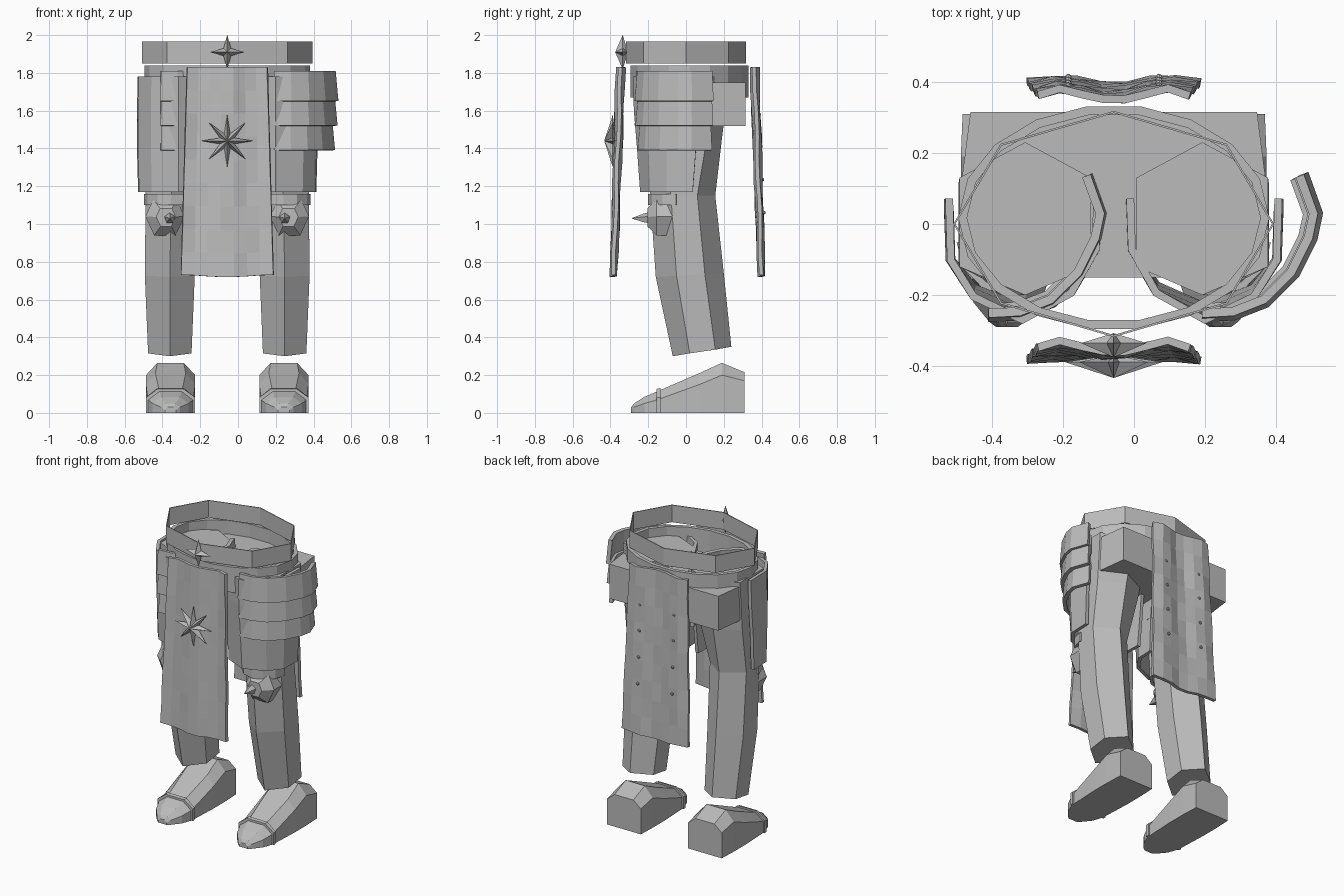
import bpy, bmesh, math
from mathutils import Vector

if "Cube" in bpy.data.objects:
    bpy.data.objects.remove(bpy.data.objects["Cube"])

CX = -0.057  # body centre line
grey = bpy.data.materials.new("steel_grey")
grey.diffuse_color = (0.5, 0.5, 0.5, 1)
grey.use_nodes = True
grey.node_tree.nodes["Principled BSDF"].inputs["Base Color"].default_value = grey.diffuse_color


def make(name, bm, thick=0):
    bmesh.ops.recalc_face_normals(bm, faces=bm.faces)
    me = bpy.data.meshes.new(name)
    bm.to_mesh(me)
    bm.free()
    ob = bpy.data.objects.new(name, me)
    bpy.context.collection.objects.link(ob)
    me.materials.append(grey)
    if thick:
        m = ob.modifiers.new("thickness", 'SOLIDIFY')
        m.thickness = thick
        m.offset = 0
    return ob


def loft(name, rings, closed=True, caps=True, thick=0, flip=False):
    """Skin a list of point rings; flip mirrors across the body centre."""
    bm = bmesh.new()
    rows = [[bm.verts.new((2 * CX - x if flip else x, y, z)) for x, y, z in r] for r in rings]
    n = len(rows[0])
    for a, b in zip(rows, rows[1:]):
        for i in range(n if closed else n - 1):
            j = (i + 1) % n
            bm.faces.new((a[i], a[j], b[j], b[i]))
    if closed and caps:
        bm.faces.new(rows[0])
        bm.faces.new(rows[-1])
    return make(name, bm, thick)


def ellipse(rx, ry, z, n, cy=0.0):
    return [(CX + rx * math.cos(2 * math.pi * i / n), cy + ry * math.sin(2 * math.pi * i / n), z)
            for i in range(n)]


def star(name, y, z, radius, points, inner, tip, back):
    """Faceted star with raised centre, facing the front."""
    bm = bmesh.new()
    rim = []
    for i in range(points * 2):
        a = math.pi * i / points
        r = inner if i % 2 else radius
        rim.append(bm.verts.new((CX + r * math.sin(a), y, z + r * math.cos(a))))
    f = bm.verts.new((CX, y - tip, z))
    b = bm.verts.new((CX, y + back, z))
    for i in range(len(rim)):
        j = (i + 1) % len(rim)
        bm.faces.new((f, rim[i], rim[j]))
        bm.faces.new((b, rim[j], rim[i]))
    return make(name, bm)


# Belt and waist ring
loft("belt", [ellipse(0.448, 0.315, z, 8) for z in (1.85, 1.965)], caps=False, thick=0.006)
loft("waist_ring", [ellipse(0.425, 0.305, z, 18, 0.018) for z in (1.67, 1.84)], caps=False, thick=0.025)

# Pelvis block
hip = [(-0.43, -0.15), (-0.485, 0.12), (-0.46, 0.315), (0.346, 0.315), (0.371, 0.12), (0.316, -0.15)]
loft("pelvis", [[(x, y, z) for x, y in hip] for z in (1.52, 1.75)])

# Leg sections: height front/back, centre, half width, y front to back
LEG = [(0.30, 0.35, 0.247, 0.115, -0.07, 0.02, 0.155, 0.24),
       (0.72, 0.74, 0.247, 0.132, -0.16, -0.05, 0.10, 0.20),
       (1.15, 1.15, 0.24, 0.135, -0.19, -0.08, 0.06, 0.155),
       (1.45, 1.45, 0.22, 0.16, -0.20, -0.10, 0.11, 0.19),
       (1.78, 1.78, 0.192, 0.185, -0.20, -0.12, 0.13, 0.23)]
# Foot sections: y, half width, shoulder height, top half width, top height
FOOT = [(0.31, 0.125, 0.17, 0.07, 0.215), (0.19, 0.13, 0.20, 0.07, 0.265),
        (0.07, 0.13, 0.15, 0.08, 0.21), (-0.15, 0.12, 0.07, 0.06, 0.115),
        (-0.22, 0.095, 0.05, 0.05, 0.085), (-0.275, 0.05, 0.03, 0.025, 0.05),
        (-0.29, 0.03, 0.015, 0.015, 0.03)]
THIGH = [(0.41, 0.07), (0.405, -0.1), (0.34, -0.2), (0.2, -0.265),
         (0.06, -0.19), (-0.01, -0.07), (-0.015, 0.07)]
LAME = [(0.19, -0.26), (0.28, -0.255), (0.37, -0.22), (0.45, -0.14),
        (0.50, -0.04), (0.515, 0.03), (0.475, 0.14)]


def leg_ring(s):
    z0, z1, c, w, a, b, d, e = s
    zb, zd = z0 + (z1 - z0) * 0.3, z0 + (z1 - z0) * 0.7
    return [(c, a, z0), (c + w, b, zb), (c + w, d, zd), (c, e, z1), (c - w, d, zd), (c - w, b, zb)]


def foot_ring(y, w, zs, wt, zt, k=0.0):
    c = 0.243
    w, zs, wt, zt = w + k, zs + k, wt + k, zt + k
    return [(c - w, y, 0), (c - w, y, zs), (c - wt, y, zt), (c + wt, y, zt), (c + w, y, zs), (c + w, y, 0)]


def knee_ring(y, s):
    hexa = [(0.215, 0.94), (0.33, 0.94), (0.376, 1.04), (0.335, 1.13), (0.21, 1.13), (0.17, 1.04)]
    return [(0.262 + (x - 0.262) * s, y, 1.035 + (z - 1.035) * s) for x, z in hexa]


for side, flip in (("right", False), ("left", True)):
    loft(side + "_leg", [leg_ring(s) for s in LEG], flip=flip)
    loft(side + "_foot", [foot_ring(*s) for s in FOOT], flip=flip)
    # Raised rims across the toe and instep
    loft(side + "_toe_rim", [foot_ring(-0.155, 0.118, 0.07, 0.055, 0.115, 0.012),
                             foot_ring(-0.135, 0.12, 0.073, 0.06, 0.122, 0.01)], flip=flip)
    # Knee cup with its spike
    loft(side + "_knee", [knee_ring(-0.06, 1), knee_ring(-0.155, 1), knee_ring(-0.205, 0.5)], flip=flip)
    spike = [[(0.247 + r * math.sin(i * math.tau / 5), y, 1.03 + r * math.cos(i * math.tau / 5))
              for i in range(5)] for y, r in ((-0.195, 0.032), (-0.225, 0.025), (-0.285, 0.002))]
    loft(side + "_knee_spike", spike, flip=flip)
    # Knee collar
    loft(side + "_knee_collar", [[(0.24 + 0.135 * math.cos(a), -0.05 + 0.14 * math.sin(a), z)
         for a in [math.pi * (1 + i / 6) for i in range(7)]] for z in (1.10, 1.16)],
         closed=False, thick=0.02, flip=flip)
    # Curved thigh plate
    rows = [(1.17, 0.97, 0.80, -0.02), (1.40, 1.0, 0.9, -0.01), (1.60, 1.0, 1.0, 0), (1.78, 0.98, 1.02, 0)]
    loft(side + "_thigh_plate", [[(0.2 + (x - 0.2) * kx, y * ky + dy, z) for x, y in THIGH]
         for z, kx, ky, dy in rows], closed=False, thick=0.022, flip=flip)
    # Overlapping hip lames, same handed on both legs
    for i, (z0, z1, k) in enumerate(((1.65, 1.81, 1.0), (1.52, 1.67, 0.985), (1.39, 1.54, 0.94))):
        dx = -0.6 if flip else 0
        loft(f"{side}_hip_lame_{i + 1}", [[(0.22 + (x - 0.22) * k * s + dx, y * k * s, z) for x, y in LAME]
             for z, s in ((z0, 1.015), (z1, 0.965))], closed=False, thick=0.025)

# Front and back hanging cloths
def cloth(name, sign):
    rows = []
    for r in range(10):
        t = r / 9
        row = []
        for c in range(8):
            u = c / 3.5 - 1
            half = 0.213 + 0.032 * t
            wave = 0.016 * math.cos(u * math.pi * 1.5) * (1 - 0.4 * t)
            jitter = 0.004 * math.sin(c * 2.3 + r * 1.7)
            y = sign * (0.347 + 0.037 * t) - wave + jitter + (0.015 if sign > 0 else 0)
            row.append((CX + u * half, y, 1.83 - t * (1.105 + 0.006 * math.cos(u * 3))))
        rows.append(row)
    return loft(name, rows, closed=False, thick=0.022)


cloth("front_cloth", -1)
cloth("back_cloth", 1)

# Rivets on the back cloth
bm = bmesh.new()
for x in (-0.185, 0.07):
    for i, z in enumerate((1.58, 1.41, 1.235, 1.06)):
        g = bmesh.ops.create_icosphere(bm, subdivisions=1, radius=0.011)
        bmesh.ops.translate(bm, verts=g["verts"], vec=Vector((x, 0.388 + 0.008 * i, z)))
make("back_rivets", bm)

# Star ornaments
star("belt_star", -0.335, 1.91, 0.092, 4, 0.028, 0.04, 0.028)
star("cloth_star", -0.388, 1.44, 0.138, 8, 0.042, 0.045, 0.02)
